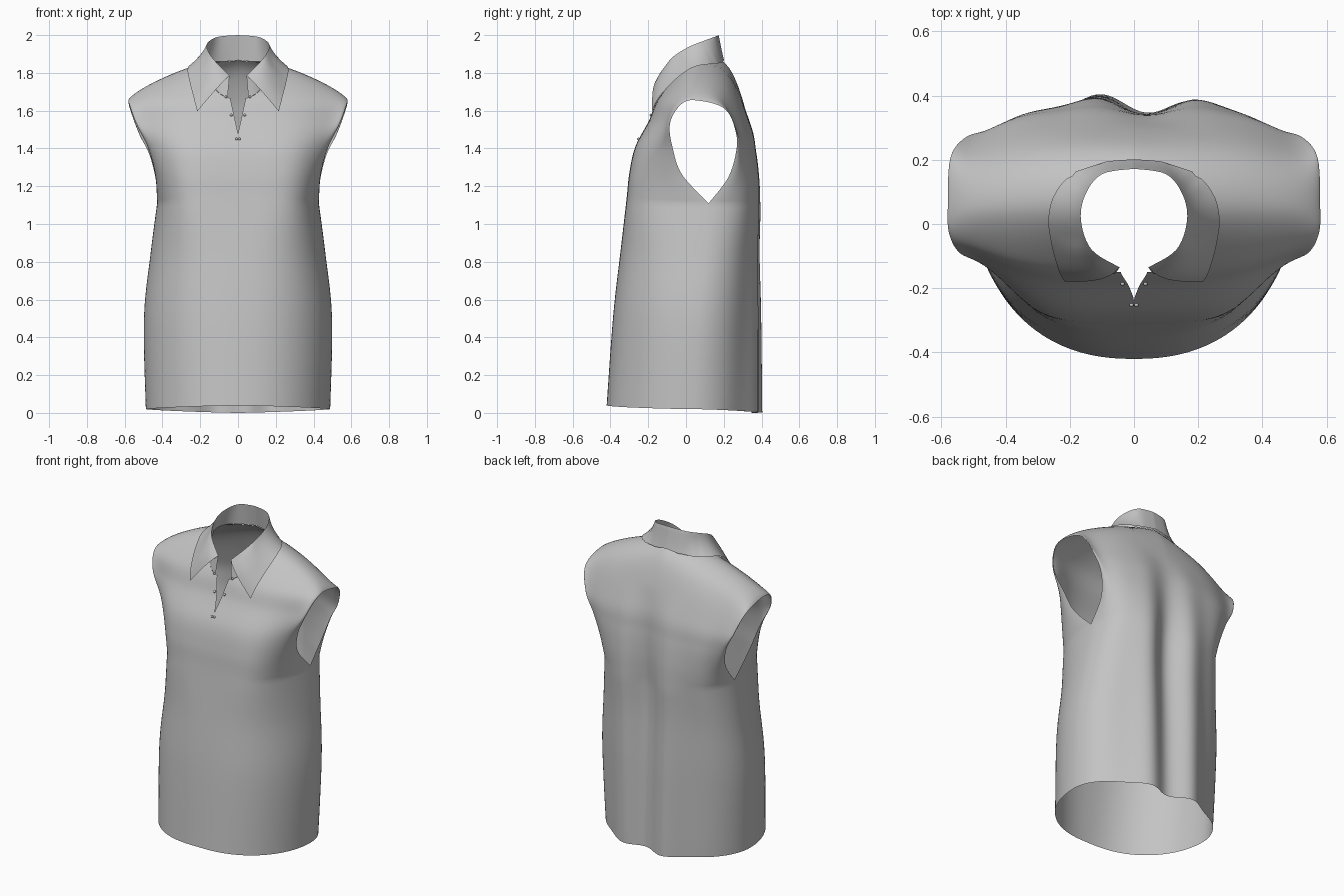
import bpy
import bmesh
import math
from mathutils import Vector
from mathutils.bvhtree import BVHTree

if "Cube" in bpy.data.objects:
    bpy.data.objects.remove(bpy.data.objects["Cube"])

cloth = bpy.data.materials.new("grey_cloth")
cloth.use_nodes = True
GREY = (0.55, 0.55, 0.55, 1)
cloth.diffuse_color = GREY
cloth.node_tree.nodes["Principled BSDF"].inputs["Base Color"].default_value = GREY


def spline(points, t):
    """Smooth curve through points; t counts points."""
    last = len(points) - 1
    i = min(max(int(t), 0), last - 1)
    f = t - i
    p = [Vector(points[min(max(k, 0), last)]) for k in range(i - 1, i + 3)]
    a, b = (p[2] - p[0]) / 2, (p[3] - p[1]) / 2
    d = p[2] - p[1]
    return p[1] + a * f + (3 * d - 2 * a - b) * f * f + (a + b - 2 * d) * f ** 3


def clamp(v):
    return min(max(v, 0), 1)


def add_grid(bm, rows):
    verts = [[bm.verts.new(p) for p in row] for row in rows]
    for r0, r1 in zip(verts, verts[1:]):
        for k in range(len(r0) - 1):
            bm.faces.new((r0[k], r0[k + 1], r1[k + 1], r1[k]))


def finish(bm, name, angle=50):
    bmesh.ops.remove_doubles(bm, verts=bm.verts, dist=0.0004)
    bmesh.ops.recalc_face_normals(bm, faces=bm.faces)
    mesh = bpy.data.meshes.new(name)
    bm.to_mesh(mesh)
    bm.free()
    mesh.materials.append(cloth)
    obj = bpy.data.objects.new(name, mesh)
    bpy.context.collection.objects.link(obj)
    bpy.ops.object.select_all(action="DESELECT")
    obj.select_set(True)
    bpy.context.view_layer.objects.active = obj
    bpy.ops.object.shade_smooth_by_angle(angle=math.radians(angle))
    return obj


# Side seam and armhole edges (x, y, z); centre lines (y, z, squareness)
SEAM = [(.488, .04, .02), (.498, .065, .5), (.462, .1, .85), (.428, .12, 1.11)]
TIP = (.58, .05, 1.655)
ARM = {
    "front": [SEAM[3], (.438, -.02, 1.26), (.475, -.07, 1.4),
              (.538, -.085, 1.53), (.575, -.03, 1.63), TIP],
    "back": [SEAM[3], (.436, .22, 1.24), (.47, .263, 1.37),
             (.525, .265, 1.48), (.572, .205, 1.61), TIP],
}
CENTRE = {
    "front": [(-.42, .04, 2.3), (-.385, .52, 2.5), (-.345, .87, 3), (-.315, 1.13, 4.5),
              (-.3, 1.27, 5), (-.268, 1.41, 4.5), (-.195, 1.55, 3.5), (-.13, 1.7, 3)],
    "back": [(.39, 0, 1.8), (.378, .48, 2.2), (.365, .85, 3.3), (.37, 1.11, 5),
             (.37, 1.24, 6), (.36, 1.38, 6), (.335, 1.54, 4.5), (.225, 1.83, 3.5)],
}
# Carry both panels over the shoulder so that the ridge stays round
over = {panel: CENTRE[panel][-1] for panel in CENTRE}
over_arm = {panel: ARM[panel][-2] for panel in ARM}
for panel, other in (("front", "back"), ("back", "front")):
    CENTRE[panel] += [(.05, 1.895, 3), over[other]]
    ARM[panel].append(over_arm[other])
NECK_Y, NECK_RX = .05, .188
NECK_RY = {"front": .2, "back": .138}
TOP, YOKE = 8, 6


def panel_point(panel, s, t):
    edge = spline(SEAM, t) if t <= 3 else spline(ARM[panel], t - 3)
    cy, cz, square = spline(CENTRE[panel], t)
    side_y = .05 + .06 * math.sin(math.pi * t / TOP)
    bulge = math.sqrt(max(0, 1 - s ** square))
    # The armhole only pulls on the cloth close to it
    y = side_y + (cy - side_y) * bulge + (edge.y - side_y) * (1 - bulge) * s ** 6
    lift = max(0, 1 - s ** 1.2) ** .72
    return Vector((s * edge.x, y, edge.z + (cz - edge.z) * lift))


def neck_limit(panel, s):
    """Row at which a column meets the neckline."""
    def inside(t):
        p = panel_point(panel, s, t)
        return (p.x / NECK_RX) ** 2 + ((p.y - NECK_Y) / NECK_RY[panel]) ** 2 < 1
    if not inside(TOP):
        return TOP
    lo, hi = YOKE, TOP
    for _ in range(25):
        mid = (lo + hi) / 2
        lo, hi = (lo, mid) if inside(mid) else (mid, hi)
    return lo


# Body: front and back panels, each in two halves, with a slit below the neck
COLS, STEPS = 40, 7
bm = bmesh.new()
for panel in ("front", "back"):
    for side in (-1, 1):
        columns = []
        for c in range(COLS + 1):
            s = math.sin(c / COLS * math.pi / 2)
            limit = neck_limit(panel, s)
            column = []
            for r in range(TOP * STEPS + 1):
                t = r / STEPS
                if t > YOKE:
                    t = YOKE + (t - YOKE) * (limit - YOKE) / (TOP - YOKE)
                p = panel_point(panel, s, t)
                p.x *= side
                if panel == "front":
                    p.x += side * .055 * clamp((p.z - 1.48) / .25) * clamp(1 - s / .25)
                else:
                    # Long soft folds down the back
                    fade = clamp((1.65 - p.z) / .6) * (1 - s * s)
                    wave = math.cos(math.tau * (p.x + .14) / .36)
                    p.y += .042 * fade * wave * math.exp(-((p.x - .04) / .28) ** 2)
                column.append(p)
            columns.append(column)
        add_grid(bm, columns)
body = finish(bm, "shirt_body")

bm = bmesh.new()
bm.from_mesh(body.data)
surface = BVHTree.FromBMesh(bm)
bm.free()


def on_body(p, gap, snap=True):
    """Lay a point on the cloth, or only keep it at least gap outside."""
    loc, normal, _, _ = surface.find_nearest(p)
    if normal.dot(loc - Vector((0, .05, 1.2))) < 0:
        normal = -normal
    if snap or (p - loc).dot(normal) < gap:
        return loc + normal * gap
    return p


# Collar: inner stand up to the fold, then the leaf down to its points
FOLD = [(0, .172, 2), (.1, .155, 1.992), (.152, .09, 1.968),
        (.165, .01, 1.935), (.132, -.08, 1.875), (.045, -.135, 1.785)]
LEAF = [(0, .212, 1.88), (.11, .2, 1.87), (.21, .14, 1.845),
        (.258, .045, 1.81), (.25, -.06, 1.73), (.215, -.175, 1.595)]
AROUND = 30
rows = []
for k in range(-AROUND, AROUND + 1):
    a = abs(k) / AROUND * 5
    fold, leaf = spline(FOLD, a), spline(LEAF, a)
    leaf = on_body(leaf, .01)
    base = on_body(Vector((fold.x * 1.12, fold.y * 1.08, fold.z - .1)), .001)
    if a > 4.9:
        base.x = fold.x + .01
    out = Vector((fold.x, fold.y - .03, 0)).normalized()
    # The leaf hangs steeply at the back and sides and rolls open at the front
    roll = .004 + .02 * clamp(a - 3.6)
    lag = 1.5 - .5 * clamp(a - 3.6)
    line = [base.lerp(fold, v / 4) for v in range(4)]
    for v in range(13):
        f = v / 12
        p = fold.lerp(leaf, f ** lag)
        p.z = fold.z + (leaf.z - fold.z) * f
        p += out * roll * math.sin(math.pi * f ** .6)
        line.append(on_body(p, .01, False) if v > 5 else p)
    sign = -1 if k < 0 else 1
    rows.append([Vector((sign * p.x, p.y, p.z)) for p in line])
bm = bmesh.new()
add_grid(bm, rows)
finish(bm, "collar", 70)

# Small studs down both edges of the slit
bm = bmesh.new()
for x, z in ((.062, 1.69), (.036, 1.59), (.008, 1.47)):
    for side in (-1, 1):
        spot = on_body(Vector((side * x, -.3 + (z - 1.45) * .55, z)), .002)
        made = bmesh.ops.create_uvsphere(bm, u_segments=10, v_segments=6, radius=.007)
        bmesh.ops.translate(bm, verts=made["verts"], vec=spot)
finish(bm, "slit_studs")
